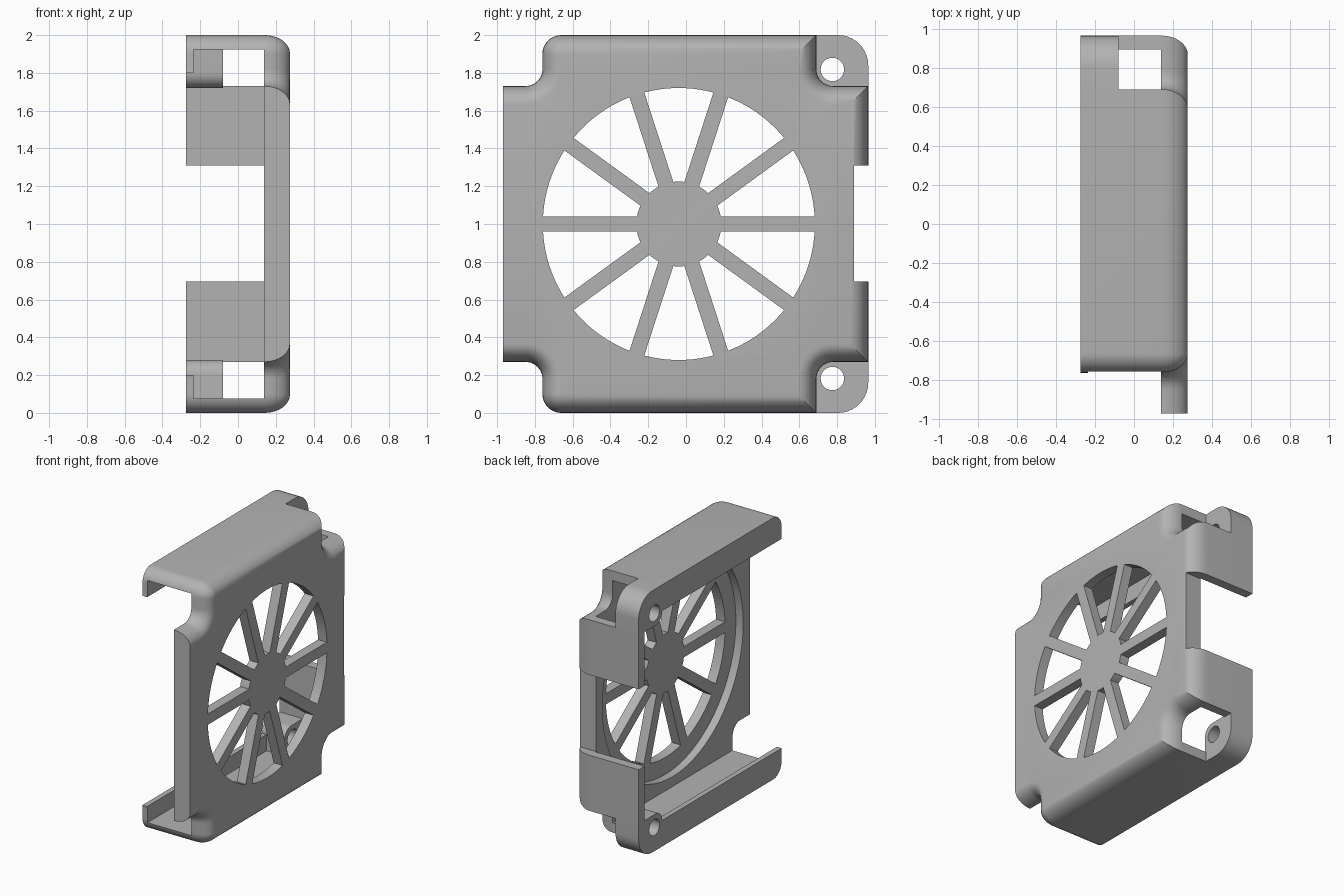
import bpy, bmesh, math
from mathutils import Vector

if "Cube" in bpy.data.objects:
    bpy.data.objects.remove(bpy.data.objects["Cube"], do_unlink=True)

grey = bpy.data.materials.new("plain_grey")
grey.use_nodes = True
COLOR = (0.45, 0.45, 0.45, 1)
grey.diffuse_color = COLOR
grey.node_tree.nodes["Principled BSDF"].inputs["Base Color"].default_value = COLOR


def arc(cy, cz, r, start, end, steps=10):
    angles = [math.radians(start + (end - start) * i / steps) for i in range(steps + 1)]
    return [(cy + r * math.cos(a), cz + r * math.sin(a)) for a in angles]


def inset(points, d):
    """Offset a clockwise outline inwards with mitred corners."""
    pts = [Vector(p) for p in points]
    result = []
    for i, p in enumerate(pts):
        e1, e2 = (p - pts[i - 1]).normalized(), (pts[(i + 1) % len(pts)] - p).normalized()
        n1, n2 = Vector((e1.y, -e1.x)), Vector((e2.y, -e2.x))
        result.append(p + (n1 + n2) * d / (1 + n1.dot(n2)))
    return result


def loft(name, layer_sets):
    """Stack outlines in the side plane along x; each set is one closed solid."""
    bm = bmesh.new()
    for layers in layer_sets:
        rings = [[bm.verts.new((x, p[0], p[1])) for p in pts] for x, pts in layers]
        for a, b in zip(rings, rings[1:]):
            for i in range(len(a)):
                j = (i + 1) % len(a)
                bm.faces.new((a[i], a[j], b[j], b[i]))
        bm.faces.new(rings[0])
        bm.faces.new(rings[-1])
    bmesh.ops.recalc_face_normals(bm, faces=bm.faces)
    mesh = bpy.data.meshes.new(name)
    bm.to_mesh(mesh)
    bm.free()
    obj = bpy.data.objects.new(name, mesh)
    bpy.context.collection.objects.link(obj)
    mesh.materials.append(grey)
    return obj


def prism(x0, x1, points):
    return [(x0, points), (x1, points)]


def box(x0, x1, y0, y1, z0, z1):
    return prism(x0, x1, [(y0, z0), (y0, z1), (y1, z1), (y1, z0)])


def cut(obj, *solids):
    for solid in solids:
        cutter = loft("cutter", solid)
        cutter.hide_render = True
        mod = obj.modifiers.new("cut", 'BOOLEAN')
        mod.operation, mod.solver, mod.object = 'DIFFERENCE', 'EXACT', cutter
        bpy.context.view_layer.objects.active = obj
        bpy.ops.object.modifier_apply(modifier=mod.name)
        bpy.data.objects.remove(cutter, do_unlink=True)


def smooth(obj):
    bpy.ops.object.select_all(action='DESELECT')
    obj.select_set(True)
    bpy.context.view_layer.objects.active = obj
    bpy.ops.object.shade_smooth_by_angle(angle=math.radians(30))


# Housing: notched outline, rounded over towards the outer face
upper = [(-1.2, 1.73)] + arc(-0.85, 1.82, 0.09, -90, 0) + arc(-0.66, 1.9, 0.1, 180, 90)
upper += [(0.69, 2)] + arc(0.78, 1.82, 0.09, 180, 270) + [(0.965, 1.73)]
outline = upper + [(y, 2 - z) for y, z in reversed(upper)]
layers = [(-0.275, outline)]
for i in range(9):
    t = math.radians(90 * i / 8)
    layers.append((0.14 + 0.135 * math.sin(t), inset(outline, 0.096 * (1 - math.cos(t)))))
housing = loft("fan_housing", [layers])

# Hollow interior, side opening between the lips, front trim and rear gap
cut(housing,
    [box(-0.235, 0.138, -1.5, 0.895, 0.075, 1.925)],
    [box(-0.5, -0.2, -1.5, 0.895, 0.2, 1.8)],
    [box(-0.5, 0.5, -1.5, -0.97, -0.1, 2.1)],
    [box(-0.5, 0.5, 0.89, 1.2, 0.695, 1.31)])

# Round recess and the ten openings that leave hub and spokes
CY, OUTER, HUB, HALF = -0.038, 0.72, 0.225, 0.041
cut(housing, [prism(0.1, 0.2, arc(CY, 1, 0.85, 0, 357.5, 143))])
openings = []
for k in range(10):
    a, b = 36 * k, 36 * (k + 1)
    do, di = (math.degrees(math.asin(HALF / r)) for r in (OUTER, HUB))
    sector = arc(CY, 1, OUTER, a + do, b - do) + arc(CY, 1, HUB, b - di, a + di, 4)
    openings.append(prism(0.1, 0.4, sector))
cut(housing, openings)
smooth(housing)

# Screw lugs in the rear corners
for name, side in (("upper_screw_lug", 1), ("lower_screw_lug", -1)):
    profile = arc(0.805, 1.84, 0.16, 90, 0) + [(0.965, 1.72), (0.9, 1.72)]
    profile += arc(0.76, 1.8, 0.08, 270, 180) + [(0.68, 2)]
    lug = loft(name, [prism(-0.275, -0.08, [(y, 1 + side * (z - 1)) for y, z in profile])])
    cut(lug, [prism(-0.5, 0.1, arc(0.775, 1 + side * 0.818, 0.062, 0, 350, 35))])
    smooth(lug)
